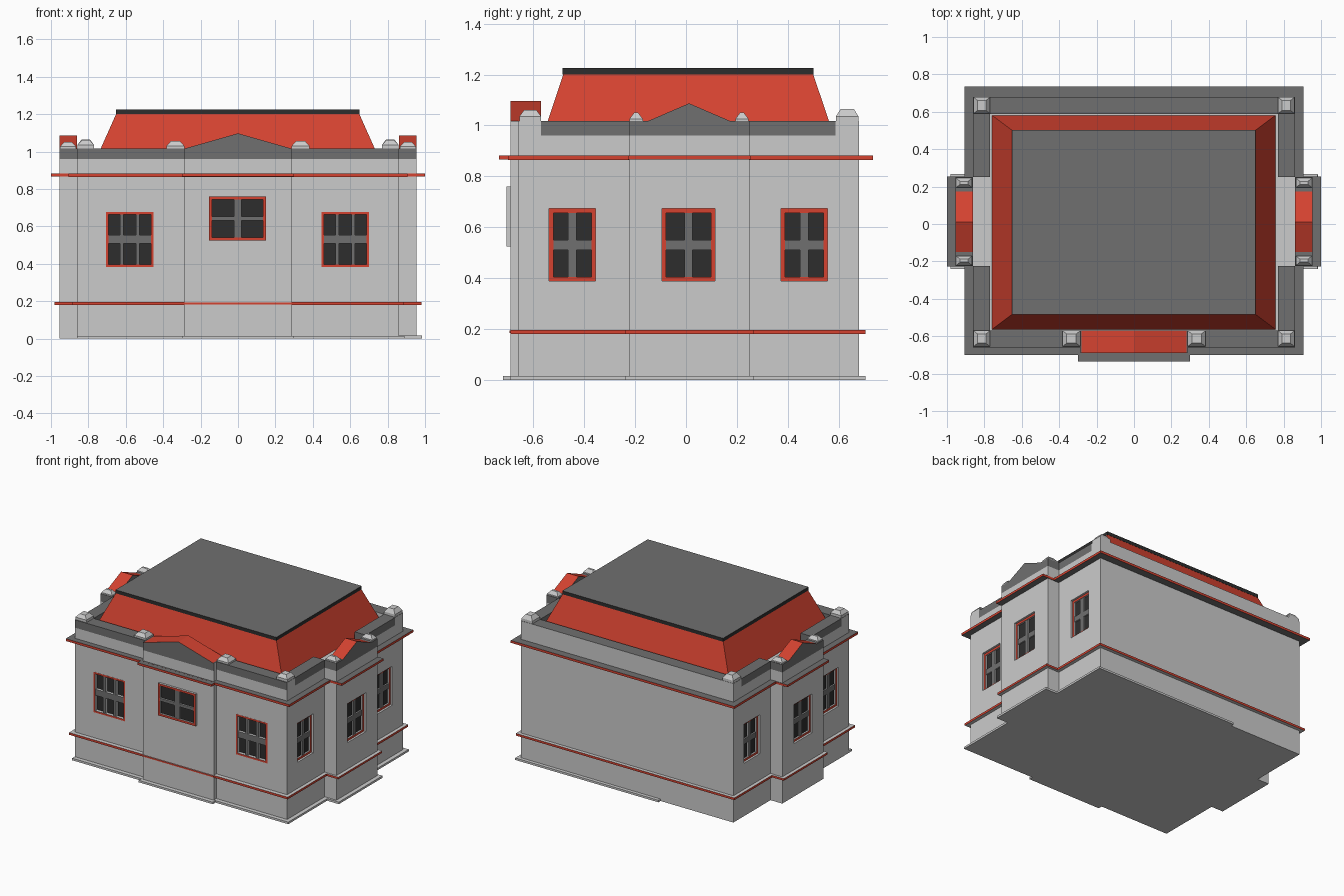
import bpy, bmesh
from math import pi
from mathutils import Matrix, Vector

if "Cube" in bpy.data.objects:
    bpy.data.objects.remove(bpy.data.objects["Cube"])

# Colours: every mesh carries the same four slots
LIGHT, DARK, BLACK, RED = range(4)
MATS = []
for name, col in (("light_grey", (0.60, 0.60, 0.60)), ("dark_grey", (0.16, 0.16, 0.16)),
                  ("near_black", (0.027, 0.027, 0.027)), ("red", (0.66, 0.055, 0.03))):
    m = bpy.data.materials.new(name)
    m.diffuse_color = (*col, 1)
    m.use_nodes = True
    m.node_tree.nodes["Principled BSDF"].inputs["Base Color"].default_value = m.diffuse_color
    MATS.append(m)


def finish(name, bm, rule, matrix=Matrix()):
    """Colour faces by a fixed slot or a rule on the normal, then make the object."""
    bmesh.ops.recalc_face_normals(bm, faces=bm.faces)
    bm.normal_update()
    for f in bm.faces:
        f.material_index = rule(f.normal) if callable(rule) else rule
    bm.transform(matrix)
    me = bpy.data.meshes.new(name)
    bm.to_mesh(me)
    bm.free()
    for m in MATS:
        me.materials.append(m)
    ob = bpy.data.objects.new(name, me)
    bpy.context.collection.objects.link(ob)
    return ob


def solids(name, items, rule, matrix=Matrix()):
    """Boxes (x0, x1, y0, y1, z0, z1) with an optional top inset (ix, iy)."""
    bm = bmesh.new()
    for x0, x1, y0, y1, z0, z1, *inset in items:
        ix, iy = inset or (0, 0)
        geo = bmesh.ops.create_cube(bm, size=1)
        for v in geo["verts"]:
            top = v.co.z > 0
            dx, dy = (ix, iy) if top else (0, 0)
            v.co = Vector((x1 - dx if v.co.x > 0 else x0 + dx,
                           y1 - dy if v.co.y > 0 else y0 + dy,
                           z1 if top else z0))
    return finish(name, bm, rule, matrix)


def gable(name, half, depth, z0, z1, matrix):
    """Low triangular prism facing local -y: red slopes, dark ends."""
    bm = bmesh.new()
    tri = bm.faces.new([bm.verts.new(c) for c in ((-half, 0, z0), (half, 0, z0), (0, 0, z1))])
    ext = bmesh.ops.extrude_face_region(bm, geom=[tri])
    bmesh.ops.translate(bm, vec=(0, depth, 0),
                        verts=[g for g in ext["geom"] if isinstance(g, bmesh.types.BMVert)])
    finish(name, bm, lambda n: RED if n.z > 0.3 else DARK, matrix)


def cut(wall, cutter):
    mod = wall.modifiers.new("window_openings", "BOOLEAN")
    mod.operation, mod.solver, mod.object = "DIFFERENCE", "EXACT", cutter
    cutter.hide_render = True
    cutter.hide_viewport = True


def window(name, matrix, w, h, cols, rows, vbar, hbar, rim, front, back):
    """Framed window facing local -y, centred on the local origin."""
    a, b = w / 2, h / 2
    solids(name + "_frame", [(-a, a, front, back, b - rim, b), (-a, a, front, back, -b, rim - b),
                             (-a, rim - a, front, back, rim - b, b - rim),
                             (a - rim, a, front, back, rim - b, b - rim)],
           lambda n: RED if n.y < -0.5 else LIGHT, matrix)
    solids(name + "_glass", [(-a + 0.001, a - 0.001, back - 0.003, back, -b + 0.001, b - 0.001)],
           BLACK, matrix)
    bars = []
    for i in range(1, cols):
        x = -a + w * i / cols
        bars.append((x - vbar / 2, x + vbar / 2, front + 0.003, back, -b + rim, b - rim))
    for j in range(1, rows):
        z = -b + h * j / rows
        bars.append((-a + rim, a - rim, front + 0.0035, back, z - hbar / 2, z + hbar / 2))
    solids(name + "_bars", bars, lambda n: DARK if n.y < -0.5 else LIGHT, matrix)


def both(items):
    """Mirror boxes across x."""
    return items + [(-i[1], -i[0], *i[2:]) for i in items]


def at(x, y, z, angle=0):
    return Matrix.Translation((x, y, z)) @ Matrix.Rotation(angle, 4, "Z")


# Walls
BY0, BY1 = -0.225, 0.25
body = solids("main_walls", [(-0.86, 0.86, -0.66, 0.68, 0, 0.96)], LIGHT)
solids("front_bay", [(-0.287, 0.287, -0.69, -0.655, 0, 0.96)], LIGHT)
bays = solids("side_bays", both([(0.85, 0.955, BY0, BY1, 0, 0.96)]), LIGHT)

# Windows: front pair, raised front centre, three on each side
openings = []
for i, x in enumerate((-0.579, 0.573)):
    window(f"front_window_{i}", at(x, -0.66, 0.53), 0.255, 0.295, 3, 2, 0.02, 0.045, 0.013, -0.001, 0.025)
    openings.append((x - 0.1275, x + 0.1275, -0.70, -0.635, 0.3825, 0.6775))
window("front_centre_window", at(-0.002, -0.69, 0.642), 0.305, 0.235, 2, 2, 0.04, 0.023, 0.016, -0.016, 0.0)
bay_openings = []
for s, side in ((1, "right"), (-1, "left")):
    for i, (y, w) in enumerate(((-0.447, 0.182), (0.01, 0.21), (0.465, 0.182))):
        x = 0.955 if i == 1 else 0.86
        window(f"{side}_window_{i}", at(s * x, y, 0.53, s * pi / 2), w, 0.285,
               2, 2, 0.033, 0.04, 0.016, 0.015, 0.03)
        xs = sorted((s * (x - 0.03), s * (x + 0.05)))
        (bay_openings if i == 1 else openings).append((*xs, y - w / 2, y + w / 2, 0.3875, 0.6725))
cut(body, solids("wall_cutter", openings, LIGHT))
cut(bays, solids("bay_cutter", bay_openings, LIGHT))

# Plinth (absent along the left and part of the back)
solids("plinth", [(-0.86, 0.89, -0.69, 0, 0, 0.015), (-0.30, 0.30, -0.72, -0.6, 0, 0.0145),
                  (-0.27, 0.89, -0.1, 0.705, 0, 0.0148), (0.5, 0.985, -0.24, 0.265, 0, 0.0152)], LIGHT)

# Red string courses
solids("lower_band", [(-0.885, 0.885, -0.69, 0.705, 0.18, 0.196),
                      (-0.288, 0.288, -0.695, -0.6, 0.183, 0.194)]
       + both([(0.8, 0.98, -0.24, 0.268, 0.1805, 0.1955)]),
       lambda n: RED if abs(n.z) < 0.5 else LIGHT)
solids("cornice", [(-0.905, 0.905, -0.70, 0.735, 0.865, 0.882),
                   (-0.30, 0.30, -0.735, -0.6, 0.8655, 0.8815)]
       + both([(0.8, 1.0, -0.228, 0.254, 0.8655, 0.8815)]),
       lambda n: RED if abs(n.z) < 0.5 else DARK)

# Parapet
P0, P1 = 0.96, 1.017
solids("front_parapet", [(-0.86, 0.86, -0.66, -0.57, P0, P1), (-0.287, 0.287, -0.69, -0.66, P0, P1)],
       lambda n: LIGHT if abs(n.x) > 0.5 else DARK)
solids("back_parapet", [(-0.86, 0.86, 0.588, 0.68, P0, P1)],
       lambda n: DARK if n.z > 0.5 else LIGHT)
solids("side_parapets", both([(0.77, 0.86, -0.57, BY0, P0, P1), (0.77, 0.86, BY1, 0.588, P0, P1),
                              (0.86, 0.955, BY0, BY1, P0, P1)]), DARK)

# Gables
gable("front_gable", 0.287, 0.12, 1.015, 1.097, at(0, -0.69, 0))
for s, side in ((1, "right"), (-1, "left")):
    gable(f"{side}_gable", 0.183, 0.095, 1.008, 1.087, at(s * 0.955, 0.012, 0, s * pi / 2))


# Parapet posts with tapered caps
def posts(name, x0, x1, y0, y1, shoulder, top):
    solids(name, both([(x0, x1, y0, y1, 1.0, shoulder),
                       (x0, x1, y0, y1, shoulder, top, 0.022, 0.018)]), LIGHT)


posts("front_corner_posts", 0.77, 0.858, -0.655, -0.57, 1.036, 1.06)
posts("back_corner_posts", 0.77, 0.858, 0.59, 0.678, 1.036, 1.065)
posts("front_bay_posts", 0.287, 0.382, -0.655, -0.57, 1.03, 1.055)
posts("side_bay_posts_front", 0.865, 0.952, -0.222, -0.17, 1.026, 1.05)
posts("side_bay_posts_back", 0.865, 0.952, 0.194, 0.246, 1.026, 1.05)

# Mansard roof and flat top
solids("roof_slopes", [(-0.768, 0.765, -0.57, 0.588, 0.94, 1.202, 0.117, 0.088)], RED)
solids("roof_top", [(-0.652, 0.65, -0.485, 0.502, 1.2, 1.225)],
       lambda n: DARK if n.z > 0.5 else BLACK)
